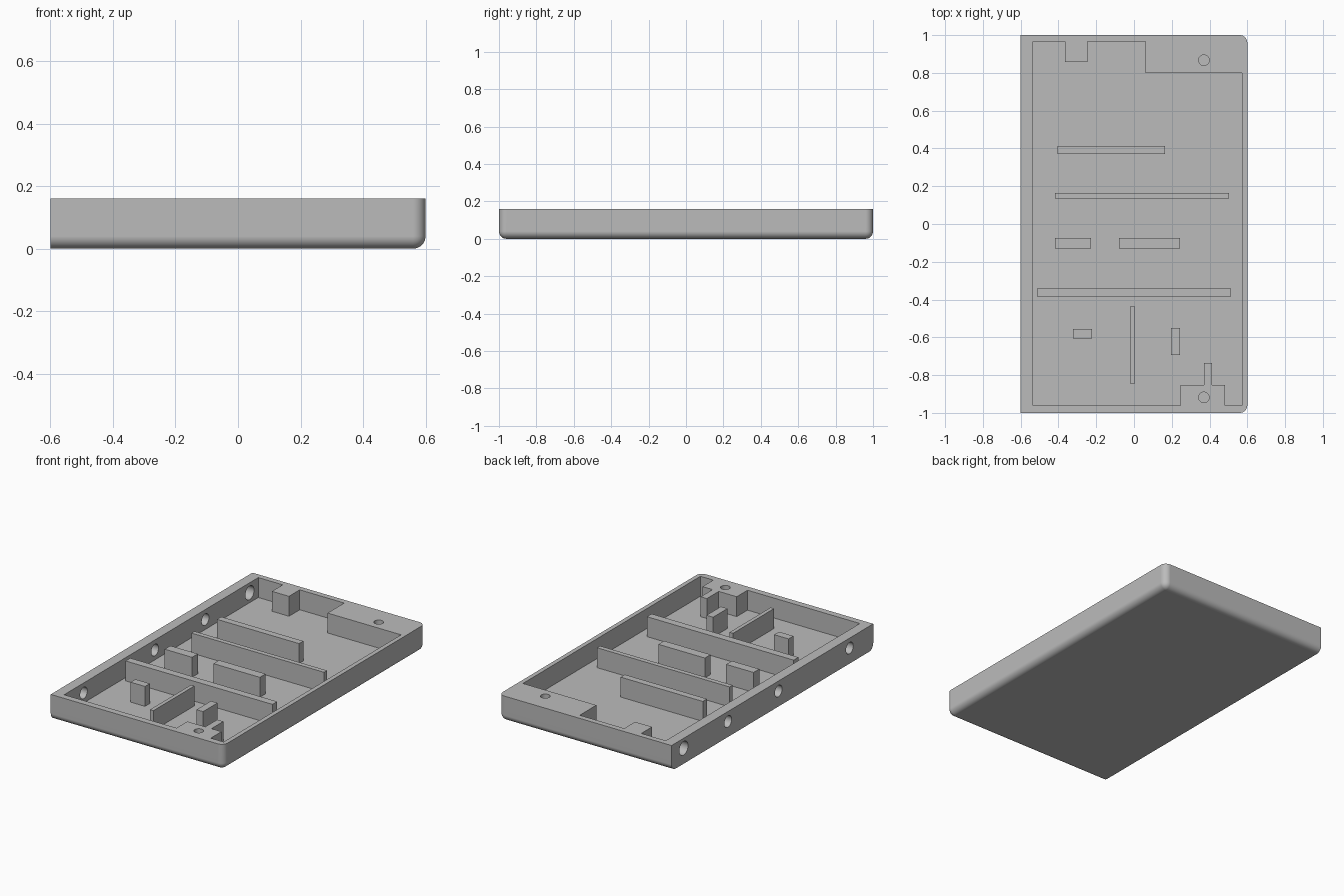
import bpy, bmesh
from mathutils import Matrix

cube = bpy.data.objects.get("Cube")
if cube:
    bpy.data.objects.remove(cube, do_unlink=True)

TOP, FLOOR, RADIUS = 0.16, 0.035, 0.04

grey = bpy.data.materials.new("plain_grey")
grey.use_nodes = True
grey.diffuse_color = (0.5, 0.5, 0.5, 1)
grey.node_tree.nodes["Principled BSDF"].inputs["Base Color"].default_value = (0.5, 0.5, 0.5, 1)


def make(name, bm):
    bmesh.ops.recalc_face_normals(bm, faces=bm.faces)
    mesh = bpy.data.meshes.new(name)
    bm.to_mesh(mesh)
    bm.free()
    mesh.materials.append(grey)
    obj = bpy.data.objects.new(name, mesh)
    bpy.context.collection.objects.link(obj)
    return obj


def box_mesh(x0, x1, y0, y1, z0, z1):
    bm = bmesh.new()
    bmesh.ops.create_cube(bm, size=1)
    for v in bm.verts:
        v.co = (x1 if v.co.x > 0 else x0, y1 if v.co.y > 0 else y0, z1 if v.co.z > 0 else z0)
    return bm


def cylinder(name, centre, radius, depth, axis="Z"):
    bm = bmesh.new()
    turn = Matrix.Rotation(1.5707963, 4, "Y") if axis == "X" else Matrix()
    bmesh.ops.create_cone(bm, cap_ends=True, segments=32, radius1=radius, radius2=radius,
                          depth=depth, matrix=Matrix.Translation(centre) @ turn)
    return make(name, bm)


def activate(obj):
    bpy.ops.object.select_all(action="DESELECT")
    obj.select_set(True)
    bpy.context.view_layer.objects.active = obj


def cut(target, cutter):
    cutter.hide_render = True
    mod = target.modifiers.new("cut", "BOOLEAN")
    mod.operation, mod.solver, mod.object = "DIFFERENCE", "EXACT", cutter
    activate(target)
    bpy.ops.object.modifier_apply(modifier=mod.name)
    bpy.data.objects.remove(cutter, do_unlink=True)


# Tray body: rounded below and at the right corners, square on the left side
bm = box_mesh(-0.6, 0.6, -1, 1, 0, TOP)
rounded = []
for e in bm.edges:
    a, b = (v.co for v in e.verts)
    on_left = a.x < 0 and b.x < 0
    on_top = a.z > 0.1 and b.z > 0.1
    if not on_left and not on_top:
        rounded.append(e)
bmesh.ops.bevel(bm, geom=rounded, offset=RADIUS, segments=8, profile=0.5, affect="EDGES")
tray = make("tray", bm)

# Cavity outline leaves the corner blocks and wall notches standing
outline = [(-0.535, -0.96), (0.245, -0.96), (0.245, -0.853), (0.37, -0.853), (0.37, -0.735),
           (0.413, -0.735), (0.413, -0.853), (0.483, -0.853), (0.483, -0.96), (0.572, -0.96),
           (0.572, 0.8), (0.062, 0.8), (0.062, 0.965), (-0.247, 0.965), (-0.247, 0.858),
           (-0.365, 0.858), (-0.365, 0.965), (-0.535, 0.965)]
bm = bmesh.new()
face = bm.faces.new([bm.verts.new((x, y, FLOOR)) for x, y in outline])
grown = bmesh.ops.extrude_face_region(bm, geom=[face])
bmesh.ops.translate(bm, vec=(0, 0, 0.2),
                    verts=[g for g in grown["geom"] if isinstance(g, bmesh.types.BMVert)])
cut(tray, make("cavity_cutter", bm))

# Screw holes in the corner blocks
for y in (0.867, -0.918):
    cut(tray, cylinder("screw_cutter", (0.37, y, FLOOR + 0.1), 0.028, 0.2))

# Ports through the left wall
for y, r in ((0.88, 0.043), (0.44, 0.036), (-0.06, 0.036), (-0.766, 0.036)):
    cut(tray, cylinder("port_cutter", (-0.57, y, 0.097), r, 0.12, "X"))

activate(tray)
bpy.ops.object.shade_smooth_by_angle(angle=0.6)
weighted = tray.modifiers.new("even_normals", "WEIGHTED_NORMAL")
weighted.keep_sharp = True

# Upright ribs on the floor
ribs = {
    "back_rib": (-0.405, 0.165, 0.37, 0.412),
    "middle_rib": (-0.418, 0.503, 0.135, 0.165),
    "short_rib_left": (-0.418, -0.228, -0.13, -0.073),
    "short_rib_right": (-0.08, 0.243, -0.13, -0.073),
    "front_rib": (-0.51, 0.51, -0.387, -0.34),
    "lengthwise_rib": (-0.02, 0.004, -0.845, -0.438),
    "small_post_left": (-0.322, -0.222, -0.605, -0.557),
    "small_post_right": (0.197, 0.243, -0.693, -0.55),
}
for name, (x0, x1, y0, y1) in ribs.items():
    make(name, box_mesh(x0, x1, y0, y1, FLOOR - 0.005, TOP))
